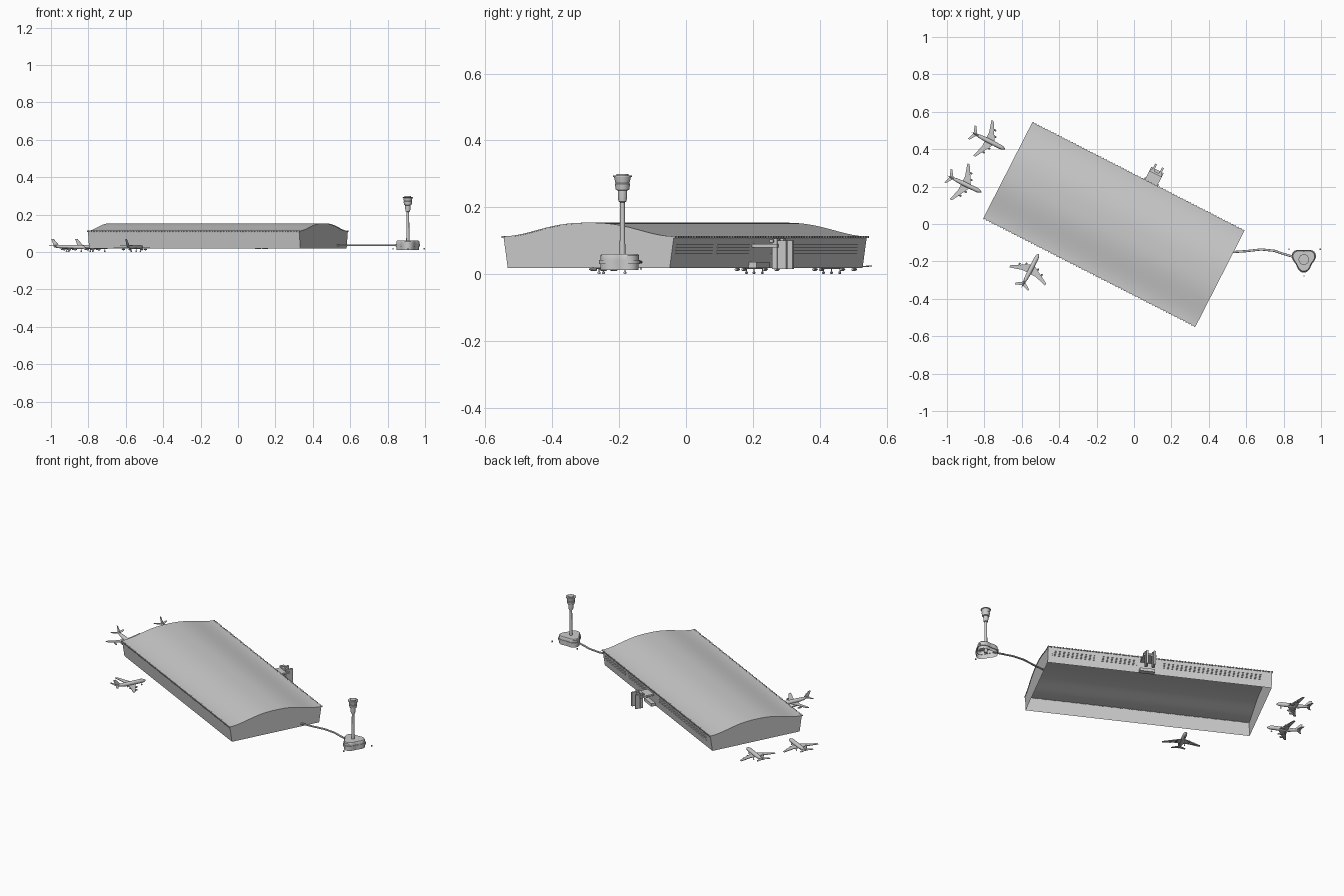
import bpy, bmesh
from math import sin, cos, pi, radians
from mathutils import Matrix, Vector

if "Cube" in bpy.data.objects:
    bpy.data.objects.remove(bpy.data.objects["Cube"])

ANG = radians(-27.07)
HALL = Matrix.Translation((-0.1075, -0.0025, 0)) @ Matrix.Rotation(ANG, 4, 'Z')
L = 0.637


def finish(name, bm, matrix=Matrix(), smooth=False):
    bmesh.ops.recalc_face_normals(bm, faces=bm.faces[:])
    me = bpy.data.meshes.new(name)
    bm.to_mesh(me)
    bm.free()
    ob = bpy.data.objects.new(name, me)
    bpy.context.collection.objects.link(ob)
    ob.matrix_world = matrix
    if smooth:
        bpy.ops.object.select_all(action='DESELECT')
        ob.select_set(True)
        bpy.context.view_layer.objects.active = ob
        bpy.ops.object.shade_smooth_by_angle(angle=radians(35))
    return ob


def box(bm, x0, x1, y0, y1, z0, z1):
    m = Matrix.Translation(((x0 + x1) / 2, (y0 + y1) / 2, (z0 + z1) / 2))
    bmesh.ops.create_cube(bm, size=1, matrix=m @ Matrix.Diagonal((x1 - x0, y1 - y0, z1 - z0, 1)))


def loft(bm, rings, cap0=True, cap1=True):
    rows = [[bm.verts.new(p) for p in r] for r in rings]
    n = len(rows[0])
    for a, b in zip(rows, rows[1:]):
        for i in range(n):
            bm.faces.new((a[i], a[(i + 1) % n], b[(i + 1) % n], b[i]))
    if cap0:
        bm.faces.new(rows[0])
    if cap1:
        bm.faces.new(rows[-1])


def roof_z(v):
    t = abs(v) / 0.288
    return 0.113 + 0.041 * (0.5 + 0.5 * cos(pi * t ** 1.25))


def wall_v(z):
    return 0.272 + 0.15 * (z - 0.018)


# hall walls, open underneath
bm = bmesh.new()
N = 24
vs = [-0.286 + 0.572 * i / N for i in range(N + 1)]
section = [(-0.272, 0.018)] + [(v, roof_z(v) - 0.002) for v in vs] + [(0.272, 0.018)]
ends = [[bm.verts.new((x, v, z)) for v, z in section] for x in (-L + 0.003, L - 0.003)]
for e in ends:
    bm.faces.new(e)
for i in (0, len(section) - 2):
    bm.faces.new((ends[0][i], ends[0][i + 1], ends[1][i + 1], ends[1][i]))
finish("hall_walls", bm, HALL)

# curved roof sheet
bm = bmesh.new()
vs = [-0.288 + 0.576 * i / 32 for i in range(33)]
outline = [(v, roof_z(v)) for v in vs] + [(v, roof_z(v) - 0.003) for v in reversed(vs)]
loft(bm, [[(x, v, z) for v, z in outline] for x in (-L, L)])
finish("hall_roof", bm, HALL, True)

# small rafter ends along both eaves
bm = bmesh.new()
for i in range(76):
    x = -L + 0.004 + i * (2 * L - 0.008) / 75
    for s in (-1, 1):
        a, b = sorted((s * 0.283, s * 0.292))
        box(bm, x - 0.003, x + 0.003, a, b, 0.108, 0.114)
finish("eave_rafters", bm, HALL)

# window bands on the back wall
bm = bmesh.new()
for x0, x1 in ((-0.58, -0.02), (0.13, 0.34), (0.37, 0.61)):
    for z in (0.062, 0.071, 0.08, 0.089):
        v = wall_v(z)
        box(bm, x0, x1, v - 0.001, v + 0.002, z - 0.0017, z + 0.0017)
finish("window_bands", bm, HALL)

# entrance porch behind the hall
bm = bmesh.new()
box(bm, 0.033, 0.117, 0.27, 0.30, 0.018, 0.036)
box(bm, 0.038, 0.112, 0.275, 0.365, 0.08, 0.09)
for x in (0.046, 0.088):
    box(bm, x, x + 0.016, 0.345, 0.362, 0.016, 0.107)
    box(bm, x + 0.003, x + 0.013, 0.362, 0.39, 0.016, 0.1)
box(bm, 0.04, 0.11, 0.34, 0.352, 0.095, 0.104)
finish("entrance_porch", bm, HALL)

# control tower base: rounded triangle in stepped tiers
TOWER = Matrix.Translation((0.908, -0.19, 0))


def tri_ring(s, z, n=48):
    out = []
    for i in range(n):
        t = 2 * pi * i / n
        r = s * (0.059 + 0.010 * cos(3 * (t - pi / 6)))
        out.append((r * cos(t), r * sin(t), z))
    return out


bm = bmesh.new()
loft(bm, [tri_ring(s, z) for s, z in ((0.95, 0.012), (0.95, 0.03), (1.02, 0.03),
     (1.02, 0.042), (0.96, 0.042), (0.96, 0.056), (0.9, 0.061))], cap0=False)
finish("tower_base", bm, TOWER, True)


def round_ring(r, z, n=24):
    return [(r * cos(2 * pi * i / n), r * sin(2 * pi * i / n), z) for i in range(n)]


# tower shaft and flared cab
bm = bmesh.new()
loft(bm, [round_ring(r, z) for r, z in ((0.009, 0.02), (0.007, 0.215), (0.012, 0.217),
     (0.014, 0.232), (0.014, 0.25), (0.02, 0.252), (0.023, 0.27), (0.021, 0.272),
     (0.025, 0.29), (0.028, 0.291), (0.028, 0.295), (0.018, 0.295), (0.018, 0.3))])
finish("tower_shaft_and_cab", bm, TOWER, True)

# ground lamps round the tower
bm = bmesh.new()
for x, y in ((-0.08, 0.055), (0.088, 0.055), (0, -0.088)):
    box(bm, x - 0.003, x + 0.003, y - 0.003, y + 0.003, 0.014, 0.022)
finish("ground_lamps", bm, TOWER)

# winding walkway between hall and tower
path = [(0.53, -0.15), (0.6, -0.145), (0.68, -0.136), (0.75, -0.143), (0.8, -0.16), (0.86, -0.178)]
bm = bmesh.new()
rings = []
for i, p in enumerate(path):
    d = Vector(path[min(i + 1, len(path) - 1)]) - Vector(path[max(i - 1, 0)])
    d.normalize()
    rings.append([(p[0] - d.y * 0.006 * cos(a), p[1] + d.x * 0.006 * cos(a), 0.036 + 0.005 * sin(a))
                  for a in [2 * pi * k / 10 for k in range(10)]])
loft(bm, rings)
finish("walkway_tube", bm, smooth=True)


def slab(bm, pts, axis, h):
    off = Vector(axis) * h
    loft(bm, [[Vector(p) - off for p in pts], [Vector(p) + off for p in pts]])


def tube(bm, rings, y0=0, n=14):
    loft(bm, [[(x, y0 + r * cos(2 * pi * i / n), z + r * sin(2 * pi * i / n)) for i in range(n)]
              for x, r, z in rings])


# airliner, nose at origin pointing along +x
def airliner(name, x, y, heading):
    m = Matrix.Translation((x, y, 0)) @ Matrix.Rotation(radians(heading), 4, 'Z')
    bm = bmesh.new()
    tube(bm, ((0, 0.001, 0.024), (-0.004, 0.005, 0.025), (-0.012, 0.009, 0.026),
              (-0.026, 0.012, 0.027), (-0.12, 0.012, 0.027), (-0.15, 0.0095, 0.029),
              (-0.18, 0.005, 0.032), (-0.194, 0.001, 0.034)))
    finish(name + "_fuselage", bm, m, True)
    bm = bmesh.new()
    for s in (-1, 1):
        slab(bm, [(-0.062, 0, 0.02), (-0.122, s * 0.107, 0.024), (-0.135, s * 0.107, 0.024),
                  (-0.116, s * 0.04, 0.021), (-0.116, 0, 0.02)], (0, 0, 1), 0.0015)
        slab(bm, [(-0.165, 0, 0.033), (-0.192, s * 0.04, 0.035), (-0.202, s * 0.04, 0.035),
                  (-0.188, 0, 0.033)], (0, 0, 1), 0.001)
    slab(bm, [(-0.155, 0, 0.034), (-0.188, 0, 0.069), (-0.202, 0, 0.069), (-0.188, 0, 0.034)],
         (0, 1, 0), 0.001)
    finish(name + "_wings_and_tail", bm, m)
    bm = bmesh.new()
    for s in (-1, 1):
        for yy, xx in ((0.035, -0.07), (0.066, -0.087)):
            tube(bm, ((xx, 0.004, 0.014), (xx - 0.005, 0.005, 0.014), (xx - 0.018, 0.004, 0.014),
                      (xx - 0.025, 0.0025, 0.015)), s * yy, 10)
    finish(name + "_engines", bm, m, True)
    bm = bmesh.new()
    for xx, yy in ((-0.025, 0), (-0.105, 0.014), (-0.105, -0.014)):
        box(bm, xx - 0.001, xx + 0.001, yy - 0.001, yy + 0.001, 0.004, 0.021)
        bmesh.ops.create_cone(bm, cap_ends=True, segments=10, radius1=0.004, radius2=0.004, depth=0.005,
                              matrix=Matrix.Translation((xx, yy, 0.004)) @ Matrix.Rotation(pi / 2, 4, 'X'))
    finish(name + "_landing_gear", bm, m)


airliner("airliner_back", -0.69, 0.40, -27)
airliner("airliner_middle", -0.816, 0.17, -26)
airliner("airliner_front", -0.51, -0.16, 63)
